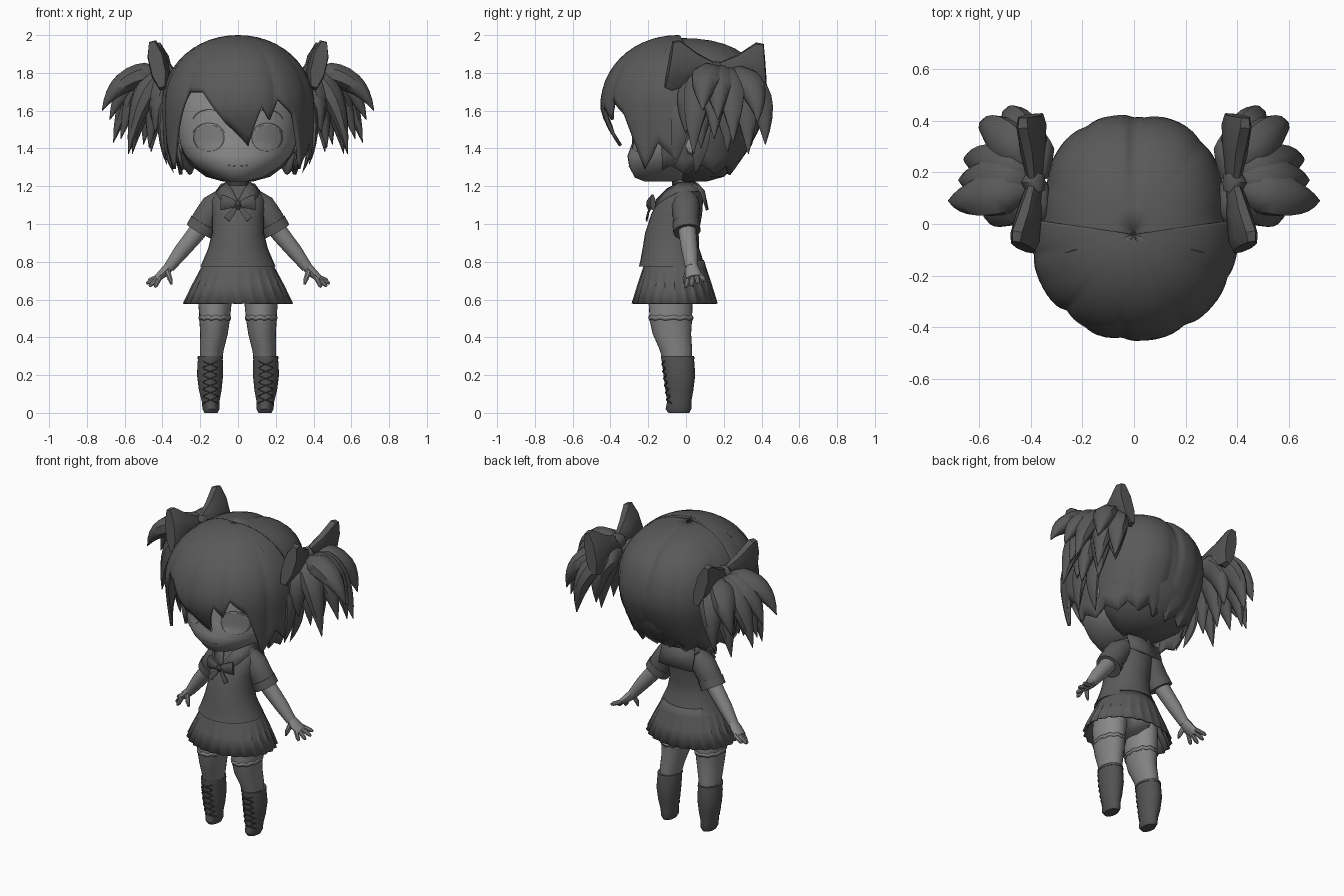
import bpy, bmesh
from math import sin, cos, pi, radians, exp, sqrt
from mathutils import Vector
from mathutils.bvhtree import BVHTree

cube = bpy.data.objects.get("Cube")
if cube:
    bpy.data.objects.remove(cube)


def material(name, value):
    mat = bpy.data.materials.new(name)
    mat.use_nodes = True
    colour = (value, value, value, 1)
    mat.diffuse_color = colour
    mat.node_tree.nodes["Principled BSDF"].inputs["Base Color"].default_value = colour
    return mat


skin_mat = material("skin grey", 0.25)
eye_mat = material("eye grey", 0.21)
stocking_mat = material("stocking grey", 0.22)
hair_mat = material("hair grey", 0.1)
cloth_mat = material("cloth grey", 0.105)
ribbon_mat = material("ribbon grey", 0.09)
boot_mat = material("boot grey", 0.085)
line_mat = material("dark trim", 0.05)


def build(name, verts, faces, mat, thick=0, angle=40):
    """Make one smooth-shaded mesh object."""
    mesh = bpy.data.meshes.new(name)
    mesh.from_pydata([tuple(v) for v in verts], [], faces)
    bm = bmesh.new()
    bm.from_mesh(mesh)
    bmesh.ops.recalc_face_normals(bm, faces=bm.faces)
    bm.to_mesh(mesh)
    bm.free()
    mesh.materials.append(mat)
    obj = bpy.data.objects.new(name, mesh)
    bpy.context.collection.objects.link(obj)
    if thick:
        obj.modifiers.new("Thickness", "SOLIDIFY").thickness = thick
    bpy.ops.object.select_all(action="DESELECT")
    obj.select_set(True)
    bpy.context.view_layer.objects.active = obj
    bpy.ops.object.shade_smooth_by_angle(angle=radians(angle))
    return obj


def loft(name, rings, mat, pair=False, caps=True, closed=True, **options):
    """Join rings of equal length into a surface, mirrored when it is a pair."""
    n = len(rings[0])
    faces = []
    for r in range(len(rings) - 1):
        for i in range(n if closed else n - 1):
            j = (i + 1) % n
            faces.append((r * n + i, r * n + j, r * n + n + j, r * n + n + i))
    if caps:
        faces += [tuple(range(n)), tuple(range((len(rings) - 1) * n, len(rings) * n))]
    verts = [Vector(v) for ring in rings for v in ring]
    obj = build(("left_" if pair else "") + name, verts, faces, mat, **options)
    if pair:
        build("right_" + name, [(-v.x, v.y, v.z) for v in verts], faces, mat, **options)
    return obj


def ovals(rows, n=28):
    """Level rings from rows of z, centre x, centre y, radius x, radius y."""
    return [[(cx + rx * cos(2 * pi * i / n), cy + ry * sin(2 * pi * i / n), z)
             for i in range(n)] for z, cx, cy, rx, ry in rows]


def tube(name, points, radii, mat, up=(0, 0, 1), n=10, **options):
    """Rings along a path; each radius pair is across and along the up direction."""
    points = [Vector(p) for p in points]
    rings = []
    for i, (p, (ra, rb)) in enumerate(zip(points, radii)):
        along = points[min(i + 1, len(points) - 1)] - points[max(i - 1, 0)]
        side = along.cross(Vector(up)).normalized()
        over = side.cross(along).normalized()
        turns = [2 * pi * (k + .5) / n for k in range(n)]
        rings.append([p + side * ra * cos(a) + over * rb * sin(a) for a in turns])
    return loft(name, rings, mat, **options)


def bezier(a, b, c, n=10):
    a, b, c = Vector(a), Vector(b), Vector(c)
    ts = [i / n for i in range(n + 1)]
    return [a * (1 - t) ** 2 + b * 2 * t * (1 - t) + c * t * t for t in ts]


def hair_lock(name, root, bend, tip, wide, thin, up):
    """A curved lock, full in the middle and pointed at the tip."""
    path = bezier(root, bend, tip)
    ts = [k / (len(path) - 1) for k in range(len(path))]
    full = [min(1, .4 + 2 * t) * (1 - t ** 2.8) + .02 for t in ts]
    tube(name, path, [(wide * f, thin * f) for f in full], hair_mat, up=up, n=8, pair=True, angle=50)


def interpolate(x, table):
    for (x0, y0), (x1, y1) in zip(table, table[1:]):
        if x <= x1:
            return y0 + (y1 - y0) * max(0, x - x0) / (x1 - x0)
    return table[-1][1]


# Head, neck and choker
head = loft("head", ovals([
    (1.225, 0, -.13, .05, .09), (1.245, 0, -.1, .13, .17), (1.3, 0, -.08, .22, .22),
    (1.36, 0, -.06, .28, .25), (1.43, 0, -.035, .31, .25), (1.55, 0, -.02, .32, .265),
    (1.7, 0, 0, .29, .26), (1.84, 0, .01, .15, .15)], 40), skin_mat, angle=60)
loft("neck", ovals([(1.12, 0, 0, .065, .06), (1.18, 0, -.01, .055, .055),
                    (1.28, 0, -.02, .06, .06)]), skin_mat)
loft("choker", ovals([(1.2, 0, -.012, .06, .06), (1.225, 0, -.015, .06, .06)]), line_mat)
tube("ear", [(.29, .03, 1.42), (.33, .035, 1.43), (.345, .04, 1.43)],
     [(.05, .07), (.04, .06), (.02, .03)], skin_mat, pair=True)

# Face details laid on the head surface
tree = BVHTree.FromPolygons([v.co for v in head.data.vertices],
                            [p.vertices for p in head.data.polygons])


def on_face(x, z, lift=.003):
    return tree.ray_cast(Vector((x, -1, z)), Vector((0, 1, 0)))[0] - Vector((0, lift, 0))


eye_rows = []
for row in range(15):
    h = pi * (row + .3) / 14.6
    eye_rows.append([on_face(.155 + .082 * sin(h) * x / 6, 1.455 + .07 * cos(h)) for x in range(-6, 7)])
loft("eye", eye_rows, eye_mat, pair=True, caps=False, closed=False, thick=.003, angle=80)
for label, r, z in (("lash", .088, 1.46), ("brow", .09, 1.53)):
    arc = [on_face(.155 + r * cos(radians(d)), z + r * .85 * sin(radians(d)), .002)
           for d in range(20, 165, 12)]
    tube(label, arc, [(.003, .002)] * len(arc), eye_mat, up=(0, 1, 0), n=6, pair=True)
mouth = [on_face(x / 100, 1.305 + abs(x) * .001, .001) for x in range(-5, 6)]
tube("mouth", mouth, [(.003, .002)] * len(mouth), eye_mat, n=6)


# Hair shells falling from the crown to a jagged edge
def hair_shell(name, start, stop, edge, top, wide, deep, pinch, part, power):
    rings, middle, rows = [], 1.62, 16
    for row in range(rows + 1):
        s, ring = max(.003, row / rows), []
        for degree in range(start, stop + 1, 2):
            a = radians(degree)
            low = edge(degree)
            z = low + (top - low) * cos(s * pi / 2)
            if z > middle:
                r = (1 - ((z - middle) / (top - middle)) ** power) ** (1 / power)
            else:
                r = 1 - pinch(a) * ((middle - z) / .35) ** 1.5
            r *= (abs(sin(a)) ** power + abs(cos(a)) ** power) ** (-1 / power)
            r *= 1 - .035 * s * (1 - abs(sin(a * 5 + .6))) ** 2
            x = wide * r * sin(a)
            groove = part * exp(-(x / .025) ** 2) * min(1, s * 3)
            ring.append((x, -.04 - deep * r * cos(a) * (1 - groove), z - groove * cos(s * pi / 2)))
        rings.append(ring)
    loft(name, rings, hair_mat, caps=False, closed=False, thick=.018, angle=50)


fringe_edge = [(-98, 1.5), (-88, 1.36), (-78, 1.46), (-64, 1.29), (-54, 1.5), (-42, 1.7),
               (-28, 1.7), (-10, 1.53), (10, 1.41), (14, 1.53), (18, 1.62), (26, 1.55),
               (32, 1.66), (46, 1.58), (62, 1.29), (74, 1.43), (88, 1.34), (98, 1.5)]
hair_shell("fringe", -98, 98, lambda d: interpolate(d, fringe_edge), 2.0, .405, .415,
           lambda a: .05 + .48 * max(0, cos(a)) ** 4, 0, 2.05)
hair_shell("back_hair", 78, 282, lambda d: 1.26 + .05 * abs((d - 180) % 24 - 12) / 12,
           1.985, .365, .465, lambda a: .14 + .26 * cos(a) ** 2, .02, 2.5)
loft("inner_hair", ovals([(1.225, 0, .04, .08, .07), (1.25, 0, .07, .17, .13), (1.31, 0, .09, .25, .18),
                          (1.42, 0, .12, .32, .23), (1.6, 0, .13, .33, .26), (1.8, 0, .11, .25, .2),
                          (1.9, 0, .08, .12, .1)]), hair_mat, angle=60)

# Loose strands beside the face
hair_lock("side_strand", (.36, 0, 1.72), (.44, -.03, 1.52), (.375, -.06, 1.31), .06, .025, (1, 0, 0))
hair_lock("ear_strand", (.35, .07, 1.62), (.42, .09, 1.45), (.34, .05, 1.27), .06, .025, (1, 0, 0))

# Bunches of tapered locks
bunch_tips = [(.72, .09, 1.6), (.66, .25, 1.43), (.58, .04, 1.37), (.56, .33, 1.37),
              (.47, .08, 1.4), (.5, .42, 1.42), (.46, .22, 1.38), (.62, .15, 1.45),
              (.42, .33, 1.47), (.6, .38, 1.54), (.44, .0, 1.48), (.68, .17, 1.55)]
for i, tip in enumerate(bunch_tips):
    bend = (.37 + (tip[0] - .37) * .66, .17 + (tip[1] - .17) * 1.05, 1.77 + .26 * (tip[0] - .4))
    hair_lock(f"hair_lock_{i + 1}", (.37, .17, 1.75), bend, tip, .095, .075, (.6, 0, .8))

# Hair ribbons: two flared loops and a knot on each side
for label, end, tall in (("front", (.43, -.09, 1.845), .145), ("back", (.4, .42, 1.825), .15)):
    knot = Vector((.385, .16, 1.81))
    end = Vector(end)
    tube(label + "_ribbon_loop", [knot, knot.lerp(end, .45), knot.lerp(end, .85), end],
         [(.025, .04), (.045, .085), (.05, tall), (.04, tall * .93)], ribbon_mat,
         up=(.25, 0, 1), n=8, pair=True)
tube("ribbon_knot", [(.38, .12, 1.81), (.39, .16, 1.81), (.38, .2, 1.81)],
     [(.035, .04), (.05, .055), (.035, .04)], ribbon_mat, pair=True)

# Shirt, sleeves and cuffs
loft("shirt", ovals([
    (.775, 0, -.075, .2, .175), (.8, 0, -.075, .188, .168), (.87, 0, -.08, .158, .15),
    (.95, 0, -.075, .138, .142), (1.05, 0, -.05, .138, .135), (1.12, 0, -.03, .145, .12),
    (1.17, 0, -.005, .125, .1), (1.205, 0, 0, .075, .07)]), cloth_mat)
tube("sleeve", [(.08, 0, 1.13), (.125, 0, 1.09), (.165, 0, 1.03), (.195, .005, .975)],
     [(.06, .065), (.075, .075), (.075, .07), (.076, .066)], cloth_mat, up=(0, 1, 0), n=16, pair=True)
tube("cuff", [(.178, 0, 1.005), (.203, .005, .96)], [(.08, .073)] * 2, cloth_mat,
     up=(0, 1, 0), n=16, pair=True)

# Arms and hands
tube("arm", [(.17, 0, 1.02), (.23, .01, .94), (.3, .02, .855), (.365, .03, .77)],
     [(.052, .05), (.048, .047), (.042, .043), (.03, .033)], skin_mat, up=(0, 1, 0), n=14, pair=True)
tube("palm", [(.355, .03, .785), (.385, .035, .75), (.425, .045, .715)],
     [(.026, .03), (.028, .042), (.02, .045)], skin_mat, up=(0, 1, 0), pair=True)
for i, tip in enumerate([(.44, .0, .665), (.47, .03, .67), (.485, .065, .685), (.475, .1, .7)]):
    base = Vector((.41, .012 + .022 * i, .725))
    tube(f"finger_{i + 1}", [base, base.lerp(Vector(tip), .8), tip],
         [(.014, .014), (.013, .013), (.006, .006)], skin_mat, up=(0, 1, 0), n=8, pair=True)
tube("thumb", [(.375, .01, .75), (.36, -.005, .71), (.352, -.008, .68)],
     [(.016, .016), (.014, .014), (.006, .006)], skin_mat, up=(0, 1, 0), n=8, pair=True)

# Sailor collar and chest bow
loft("collar_back", [[(-.09, .04, 1.215), (0, .06, 1.22), (.09, .04, 1.215)],
                     [(-.12, .085, 1.17), (0, .1, 1.175), (.12, .085, 1.17)],
                     [(-.12, .115, 1.075), (0, .12, 1.075), (.12, .115, 1.075)]],
     cloth_mat, caps=False, closed=False, thick=.01)
loft("collar_front", [[(.065, .05, 1.225), (.115, .07, 1.18)], [(.06, -.04, 1.22), (.12, -.06, 1.165)],
                      [(.035, -.1, 1.19), (.085, -.13, 1.12)], [(.005, -.16, 1.13), (.02, -.176, 1.09)]],
     cloth_mat, pair=True, caps=False, closed=False, thick=.01)
tube("bow_loop", [(0, -.185, 1.1), (.04, -.19, 1.11), (.088, -.175, 1.115)],
     [(.012, .012), (.02, .03), (.014, .044)], ribbon_mat, n=8, pair=True)
tube("bow_tail", [(.005, -.185, 1.095), (.03, -.2, 1.06), (.06, -.208, 1.025)],
     [(.01, .006), (.016, .006), (.02, .006)], ribbon_mat, up=(0, 1, 0), n=6, pair=True)
tube("bow_knot", [(0, -.19, 1.08), (0, -.195, 1.1), (0, -.19, 1.12)],
     [(.012, .014), (.018, .018), (.012, .014)], ribbon_mat, up=(0, 1, 0), n=8)

# Pleated skirt
skirt = []
for z, rx, ry, pleat in ((.81, .172, .155, 0), (.76, .2, .17, .3), (.68, .243, .197, .7), (.58, .292, .228, 1)):
    ring = []
    for i in range(72):
        a, r = 2 * pi * i / 72, 1 - .025 * pleat * (i % 3)
        ring.append((rx * r * cos(a), -.06 + ry * r * sin(a), z))
    skirt.append(ring)
loft("skirt", skirt, cloth_mat, caps=False, thick=.008, angle=20)

# Hips, legs and garters
loft("hips", ovals([(.6, 0, -.07, .06, .07), (.64, 0, -.07, .16, .125), (.7, 0, -.07, .19, .14),
                    (.79, 0, -.07, .165, .14)]), skin_mat)
loft("thigh", ovals([(.7, .11, -.075, .095, .12), (.6, .122, -.082, .09, .117),
                     (.49, .123, -.08, .08, .112)]), skin_mat, pair=True)
loft("stocking", ovals([(.51, .123, -.082, .083, .115), (.42, .127, -.075, .073, .102),
                        (.34, .138, -.055, .064, .087), (.25, .145, -.042, .055, .072)]),
     stocking_mat, pair=True)
garter = [[((x - .123) * w + .123, (y + .08) * w - .08, z + .004 * sin(i * 1.6))
           for i, (x, y, z) in enumerate(ring)]
          for ring, w in zip(ovals([(.515, .123, -.08, .083, .115), (.505, .123, -.08, .083, .115),
                                    (.492, .123, -.08, .083, .115)], 44), (1, 1.04, 1.01))]
loft("garter", garter, stocking_mat, pair=True, caps=False, thick=.005)

# Boots with crossed laces
boot = [(0, .143, -.038, .035, .055), (.02, .143, -.04, .045, .068), (.06, .145, -.036, .047, .064),
        (.12, .147, -.035, .06, .074), (.2, .148, -.035, .069, .084), (.27, .147, -.042, .067, .086),
        (.295, .146, -.045, .064, .086)]
loft("boot", ovals(boot), boot_mat, pair=True)
loft("boot_rim", ovals([(.284, .146, -.044, .068, .089), (.3, .146, -.045, .067, .088)]), boot_mat, pair=True)
for label, sign in (("first", 1), ("second", -1)):
    lace = []
    for i in range(49):
        z = .05 + .225 * i / 48
        cx, cy, rx, ry = [interpolate(z, [(row[0], row[k]) for row in boot]) for k in (1, 2, 3, 4)]
        dx = sign * .038 * cos(pi * i / 8)
        lace.append((cx + dx, cy - ry * sqrt(1 - (dx / rx) ** 2) - .001, z))
    tube(label + "_lace", lace, [(.004, .004)] * 49, line_mat, up=(0, 1, 0), n=6, pair=True)
